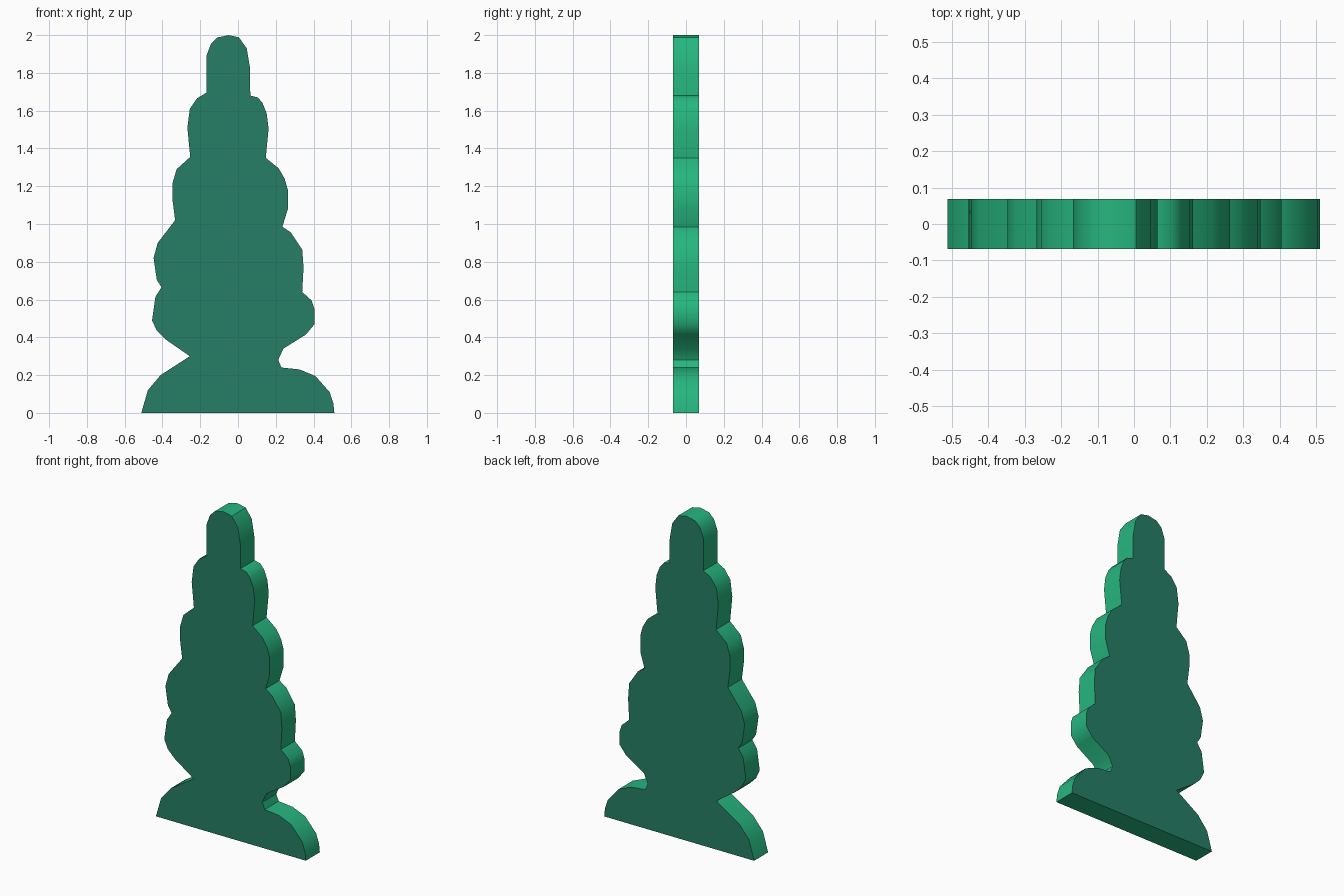
import bpy, bmesh, math

if "Cube" in bpy.data.objects:
    bpy.data.objects.remove(bpy.data.objects["Cube"])

HALF_DEPTH = 0.068

# Outline of the flat tree, lobe by lobe: right side upwards, then left side downwards
RIGHT = [
    [(.51, 0), (.505, .05), (.485, .11), (.41, .195), (.325, .23), (.23, .24)],                 # mound
    [(.213, .28), (.24, .34), (.36, .415), (.405, .47), (.405, .55), (.39, .595), (.34, .64)],  # lobe 1
    [(.347, .77), (.34, .865), (.28, .955), (.235, .985)],                                      # lobe 2
    [(.264, 1.08), (.264, 1.18), (.247, 1.24), (.215, 1.295), (.147, 1.35)],                    # lobe 3
    [(.162, 1.505), (.152, 1.585), (.13, 1.64), (.105, 1.67), (.065, 1.68)],                    # lobe 4
    [(.064, 1.825), (.046, 1.93), (.005, 1.988), (-.05, 2)],                                    # tip
]
LEFT = [
    [(-.11, 1.987), (-.143, 1.955), (-.167, 1.89), (-.167, 1.695)],                             # tip
    [(-.217, 1.665), (-.255, 1.61), (-.268, 1.51), (-.253, 1.355)],                             # lobe 4
    [(-.325, 1.29), (-.347, 1.215), (-.347, 1.13), (-.333, 1.02)],                              # lobe 3
    [(-.425, .9), (-.447, .82), (-.43, .705), (-.405, .665)],                                   # lobe 2
    [(-.437, .615), (-.455, .49), (-.43, .435), (-.385, .39), (-.255, .3)],                     # lobe 1
    [(-.41, .2), (-.477, .12), (-.512, 0)],                                                     # mound
]


def material(name, rgb):
    mat = bpy.data.materials.new(name)
    lin = [(c / 255 / 12.92) if c < 11 else ((c / 255 + .055) / 1.055) ** 2.4 for c in rgb]
    mat.diffuse_color = (*lin, 1)
    mat.use_nodes = True
    mat.node_tree.nodes["Principled BSDF"].inputs["Base Color"].default_value = mat.diffuse_color
    return mat


# Extrude the outline from front to back
bm = bmesh.new()
outline = [p for lobe in RIGHT + LEFT for p in lobe]
front = bm.faces.new([bm.verts.new((x, -HALF_DEPTH, z)) for x, z in outline])
ext = bmesh.ops.extrude_face_region(bm, geom=[front], use_keep_orig=True)
bmesh.ops.translate(bm, vec=(0, 2 * HALF_DEPTH, 0),
                    verts=[g for g in ext["geom"] if isinstance(g, bmesh.types.BMVert)])
bmesh.ops.recalc_face_normals(bm, faces=bm.faces)

# Dark green on the two flat faces, brighter green round the rim
for f in bm.faces:
    f.material_index = 0 if abs(f.normal.y) > .5 else 1

mesh = bpy.data.meshes.new("tree_cutout")
bm.to_mesh(mesh)
bm.free()
mesh.materials.append(material("dark green", (38, 127, 101)))
mesh.materials.append(material("bright green", (38, 182, 127)))
tree = bpy.data.objects.new("tree_cutout", mesh)
bpy.context.collection.objects.link(tree)

# Smooth rim, sharp corners between lobes
bpy.context.view_layer.objects.active = tree
tree.select_set(True)
bpy.ops.object.shade_smooth_by_angle(angle=math.radians(40))
